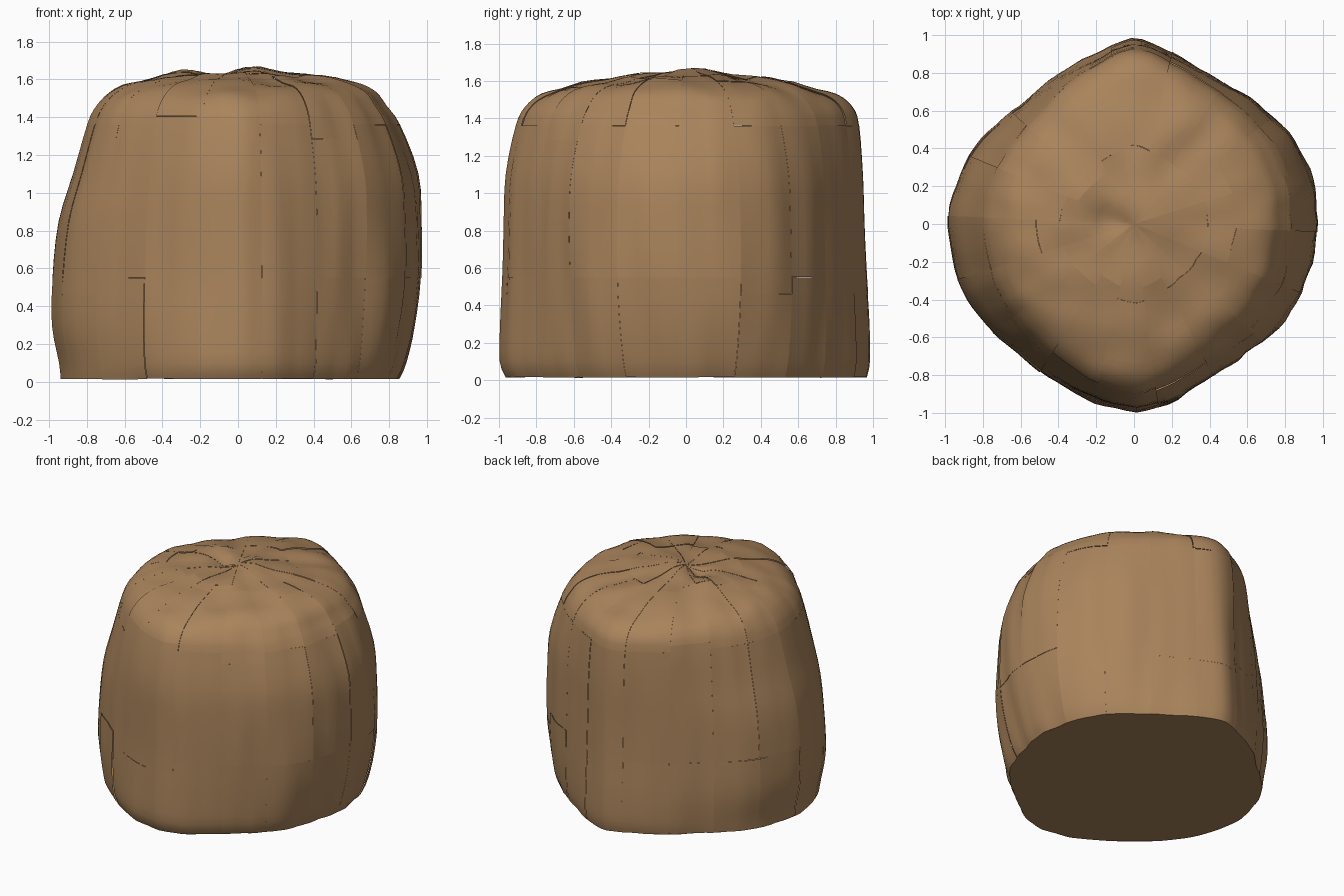
import bpy
import bmesh
import random
from math import sin, cos, pi, exp, radians
from mathutils import Vector, noise

random.seed(4)
cube = bpy.data.objects.get("Cube")
if cube:
    bpy.data.objects.remove(cube, do_unlink=True)

PANELS, PER_PANEL, STEPS = 18, 6, 3
SEGMENTS = PANELS * PER_PANEL
PHASE = radians(17.5)

# Plan outline: angle in degrees from +x, radius
OUTLINE = [(0, .98), (23, .98), (38, .95), (53, .91), (67, .91), (80, .96),
           (90, 1), (102, .94), (118, .9), (133, .88), (145, .91), (157, .95),
           (180, .99), (202, .97), (211, .96), (229, .92), (245, .94),
           (258, .97), (270, 1), (282, .97), (296, .92), (311, .92),
           (327, .95), (344, .96), (360, .98)]

# Side profile: height, then share of the outline at left, back, right, front
PROFILE = [(.015, .87, .975, .95, .97), (.1, .91, .99, .96, 1),
           (.3, .965, .985, 1, .995), (.55, 1, .97, .995, .985),
           (.85, .995, .96, .96, .98), (1.1, .97, .955, .885, .965),
           (1.36, .87, .935, .81, .91), (1.46, .8, .9, .76, .865),
           (1.53, .74, .81, .69, .78), (1.58, .62, .65, .58, .62),
           (1.615, .4, .42, .4, .42), (1.635, .2, .2, .2, .2),
           (1.64, 0, 0, 0, 0)]

# Puckers and lumps on the top: x, y, height, width
LUMPS = [(-.12, .02, -.05, .08), (-.3, .1, .025, .15), (.12, .05, .02, .15),
         (.15, -.35, -.015, .1), (.5, -.1, .015, .15)]


def spline(a, b, c, d, t):
    return b + .5 * t * (c - a + t * (2*a - 5*b + 4*c - d + t * (3*(b - c) + d - a)))


def profile_rows():
    """Smooth the profile by adding rows between its points."""
    rows, last = [], len(PROFILE) - 1
    for k in range(last):
        four = [PROFILE[min(max(k + o, 0), last)] for o in (-1, 0, 1, 2)]
        for s in range(STEPS):
            rows.append([spline(*vals, s / STEPS) for vals in zip(*four)])
    rows.append(list(PROFILE[last]))
    return rows


def outline(angle):
    deg = angle * 180 / pi % 360
    for (a, ra), (b, rb) in zip(OUTLINE, OUTLINE[1:]):
        if a <= deg <= b:
            return ra + (rb - ra) * (deg - a) / (b - a)
    return 1


ROWS = profile_rows()
TOP = len(ROWS) - 1


def surface(row, segment):
    """Point on the padded shell."""
    angle = PHASE + 2 * pi * segment / SEGMENTS
    z, left, back, right, front = ROWS[row]
    c, s = cos(angle), sin(angle)
    share = (left if c > 0 else right) * c * c + (back if s > 0 else front) * s * s
    # Upright folds in the cloth, deeper on the front left
    fold = noise.noise(Vector((c * 7, s * 7, z * 1.2)))
    depth = .012 + .012 * max(0, c * .8 - s * .6)
    r = outline(angle) * share * (1 + depth * (fold - .25))
    x, y = r * c, r * s
    if z > 1.4:
        fade = min(1, (z - 1.4) / .18)
        z += fade * .025 * noise.noise(Vector((x * 5, y * 5, 3)))
        z += sum(h * exp(-((x - u)**2 + (y - v)**2) / w**2) for u, v, h, w in LUMPS)
    return Vector((x, y, z))


def make_object(name, bm, material):
    mesh = bpy.data.meshes.new(name)
    bmesh.ops.recalc_face_normals(bm, faces=bm.faces)
    for face in bm.faces:
        face.smooth = True
    bm.to_mesh(mesh)
    bm.free()
    mesh.materials.append(material)
    obj = bpy.data.objects.new(name, mesh)
    bpy.context.collection.objects.link(obj)
    return obj


leather = bpy.data.materials.new("tan_leather")
leather.use_nodes = True
tan = (.4, .23, .106, 1)
leather.diffuse_color = tan
shader = leather.node_tree.nodes["Principled BSDF"]
shader.inputs["Base Color"].default_value = tan
shader.inputs["Roughness"].default_value = .8

# Padded cover, sewn from separate patches that meet at slightly uneven seams
bm = bmesh.new()
CENTRE = Vector((0, 0, .8))
for panel in range(PANELS):
    lower = 3 * STEPS + random.choice((-1, 0, 0))
    upper = 6 * STEPS + random.choice((-1, 0, 0, 1))
    middle = 10 * STEPS + random.choice((-2, 0, 1))
    for start, end in ((0, lower), (lower, upper), (upper, middle), (middle, TOP)):
        swell = 1 + random.uniform(-.0025, .0025)
        tilt = random.uniform(-.002, .002)
        grid = []
        for row in range(start, end + 1):
            line = []
            for k in range(PER_PANEL + 1):
                point = surface(row, panel * PER_PANEL + k) - CENTRE
                lean = tilt * (k / PER_PANEL - .5) * 2
                line.append(bm.verts.new(CENTRE + point * (swell + lean)))
            grid.append(line)
        for low, high in zip(grid, grid[1:]):
            for k in range(PER_PANEL):
                bm.faces.new((low[k], low[k + 1], high[k + 1], high[k]))
bmesh.ops.remove_doubles(bm, verts=[v for v in bm.verts if v.co.xy.length < .01], dist=.02)
make_object("padded_cover", bm, leather)

# Flat underside
bm = bmesh.new()
rim = [bm.verts.new(surface(0, k)) for k in reversed(range(SEGMENTS))]
bm.faces.new(rim)
base = make_object("underside", bm, leather)
if base.data.polygons[0].normal.z > 0:
    base.data.flip_normals()
